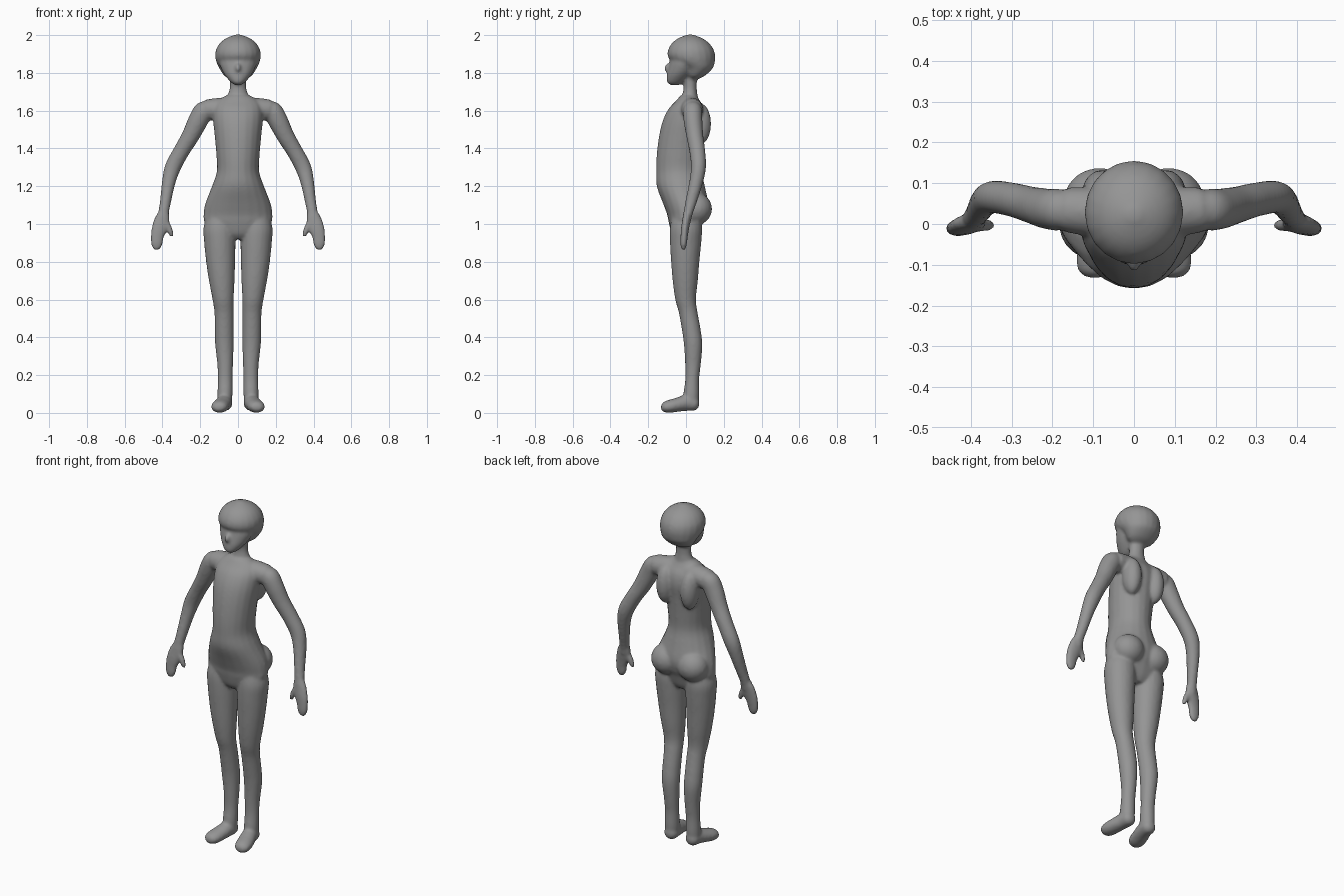
import bpy, bmesh, math
from mathutils import Vector, Matrix

SIDES, STEPS = 20, 4
bm = bmesh.new()


def spline(p, i, t):
    """Catmull-Rom value between points i and i+1."""
    a, b = p[max(i - 1, 0)], p[i]
    c, d = p[i + 1], p[min(i + 2, len(p) - 1)]
    return [0.5 * (2 * q + (r - o) * t + (2 * o - 5 * q + 4 * r - s) * t * t
                   + (3 * q - o - 3 * r + s) * t ** 3)
            for o, q, r, s in zip(a, b, c, d)]


def tube(points, ref=(0, 1, 0), flat=False, side=1):
    """Loft ellipses (x, y, z, radius across, radius along ref)."""
    rows = [spline(points, i, k / STEPS) for i in range(len(points) - 1) for k in range(STEPS)]
    rows.append(points[-1])
    centres = [Vector((side * r[0], r[1], r[2])) for r in rows]
    rings = []
    for i, r in enumerate(rows):
        t = (centres[min(i + 1, len(rows) - 1)] - centres[max(i - 1, 0)]).normalized()
        if flat:
            t = Vector((0, 0, 1))
        v = Vector(ref)
        v = (v - t * v.dot(t)).normalized()
        u = v.cross(t)
        rings.append([bm.verts.new(centres[i]
                                   + u * max(r[3], 0.004) * math.cos(a)
                                   + v * max(r[4], 0.004) * math.sin(a))
                      for a in (2 * math.pi * k / SIDES for k in range(SIDES))])
    for a, b in zip(rings, rings[1:]):
        for k in range(SIDES):
            j = (k + 1) % SIDES
            bm.faces.new((a[k], a[j], b[j], b[k]))
    bm.faces.new(rings[0])
    bm.faces.new(rings[-1])


def stack(rows):
    """Level rings from (z, half width, front y, back y)."""
    tube([(0, (f + b) / 2, z, w, (b - f) / 2) for z, w, f, b in rows], flat=True)


def ball(centre, size):
    m = Matrix.Translation(centre) @ Matrix.Diagonal((*size, 1))
    bmesh.ops.create_uvsphere(bm, u_segments=20, v_segments=14, radius=1, matrix=m)


# Torso and pelvis
stack([(0.92, 0.07, -0.05, 0.05), (0.95, 0.13, -0.075, 0.07), (1.01, 0.178, -0.092, 0.09),
       (1.05, 0.183, -0.10, 0.108), (1.11, 0.173, -0.122, 0.118), (1.20, 0.138, -0.155, 0.10),
       (1.28, 0.112, -0.158, 0.085), (1.37, 0.115, -0.155, 0.09), (1.47, 0.124, -0.142, 0.10),
       (1.55, 0.132, -0.122, 0.11), (1.61, 0.13, -0.092, 0.10), (1.65, 0.11, -0.055, 0.075),
       (1.68, 0.065, -0.03, 0.058)])

# Neck
stack([(1.62, 0.07, -0.03, 0.07), (1.69, 0.052, -0.018, 0.06), (1.73, 0.043, -0.013, 0.057),
       (1.82, 0.046, -0.02, 0.06)])

# Face and nose
stack([(1.735, 0.015, -0.08, -0.04), (1.75, 0.038, -0.101, -0.01), (1.785, 0.068, -0.102, 0.03),
       (1.82, 0.088, -0.095, 0.06), (1.86, 0.10, -0.086, 0.08), (1.92, 0.09, -0.07, 0.08)])
ball((0, -0.094, 1.825), (0.016, 0.022, 0.025))

# Rounded hair cap
stack([(1.765, 0.04, 0.02, 0.06), (1.785, 0.074, 0.0, 0.10), (1.825, 0.10, -0.02, 0.142),
       (1.86, 0.116, -0.075, 0.153), (1.89, 0.121, -0.097, 0.155), (1.925, 0.116, -0.094, 0.146),
       (1.96, 0.094, -0.072, 0.12), (1.985, 0.06, -0.038, 0.083), (2.003, 0.014, 0.01, 0.035)])

for s in (1, -1):
    # Shoulder blades and buttocks
    ball((s * 0.078, 0.075, 1.53), (0.05, 0.058, 0.11))
    ball((s * 0.085, 0.055, 1.08), (0.088, 0.083, 0.085))

    # Shoulder and arm
    tube([(0.02, 0.025, 1.61, 0.06, 0.06), (0.10, 0.03, 1.61, 0.058, 0.06),
          (0.165, 0.035, 1.603, 0.056, 0.056)], side=s)
    tube([(0.15, 0.035, 1.64, 0.02, 0.03), (0.18, 0.035, 1.605, 0.05, 0.05),
          (0.21, 0.037, 1.55, 0.053, 0.05), (0.252, 0.047, 1.465, 0.047, 0.045),
          (0.30, 0.06, 1.385, 0.043, 0.042), (0.345, 0.066, 1.30, 0.043, 0.04),
          (0.367, 0.053, 1.22, 0.036, 0.036), (0.382, 0.03, 1.13, 0.030, 0.031),
          (0.394, 0.012, 1.06, 0.028, 0.025), (0.40, 0.005, 1.01, 0.026, 0.02)], side=s)

    # Hand and thumb
    tube([(0.392, 0.01, 1.07, 0.025, 0.022), (0.402, 0.002, 1.02, 0.042, 0.022),
          (0.418, -0.006, 0.97, 0.041, 0.021), (0.428, -0.01, 0.93, 0.035, 0.019),
          (0.43, -0.013, 0.89, 0.030, 0.017), (0.428, -0.013, 0.863, 0.016, 0.010)], side=s)
    tube([(0.395, 0.0, 1.02, 0.02, 0.018), (0.37, -0.002, 0.985, 0.018, 0.016),
          (0.357, -0.003, 0.955, 0.015, 0.014), (0.35, -0.003, 0.933, 0.009, 0.008)], side=s)

    # Leg
    tube([(0.09, 0.0, 1.06, 0.07, 0.07), (0.098, 0.0, 0.98, 0.085, 0.085),
          (0.096, -0.002, 0.90, 0.083, 0.083), (0.092, -0.004, 0.80, 0.077, 0.075),
          (0.086, -0.004, 0.70, 0.068, 0.067), (0.079, -0.002, 0.60, 0.056, 0.055),
          (0.074, 0.012, 0.53, 0.051, 0.05), (0.073, 0.028, 0.44, 0.050, 0.05),
          (0.072, 0.038, 0.36, 0.049, 0.049), (0.068, 0.037, 0.26, 0.042, 0.042),
          (0.068, 0.033, 0.18, 0.039, 0.037), (0.069, 0.028, 0.10, 0.040, 0.042),
          (0.07, 0.026, 0.045, 0.037, 0.04)], flat=True, side=s)

    # Foot, toes turned slightly outward
    tube([(0.066, 0.07, 0.046, 0.015, 0.016), (0.068, 0.05, 0.048, 0.037, 0.036),
          (0.074, 0.0, 0.052, 0.042, 0.042), (0.087, -0.05, 0.042, 0.046, 0.037),
          (0.097, -0.09, 0.034, 0.046, 0.034), (0.105, -0.118, 0.030, 0.036, 0.026),
          (0.108, -0.131, 0.030, 0.016, 0.012)], ref=(0, 0, 1), side=s)

bmesh.ops.recalc_face_normals(bm, faces=bm.faces)
mesh = bpy.data.meshes.new("body")
bm.to_mesh(mesh)
bm.free()
body = bpy.data.objects.new("body", mesh)
bpy.context.collection.objects.link(body)

# Fuse the parts into one smooth skin
fuse = body.modifiers.new("fuse", 'REMESH')
fuse.mode = 'VOXEL'
fuse.voxel_size = 0.008
fuse.use_smooth_shade = True
soften = body.modifiers.new("soften", 'SMOOTH')
soften.factor = 0.5
soften.iterations = 7

grey = bpy.data.materials.new("plain grey")
grey.diffuse_color = (0.3, 0.3, 0.3, 1)
mesh.materials.append(grey)
